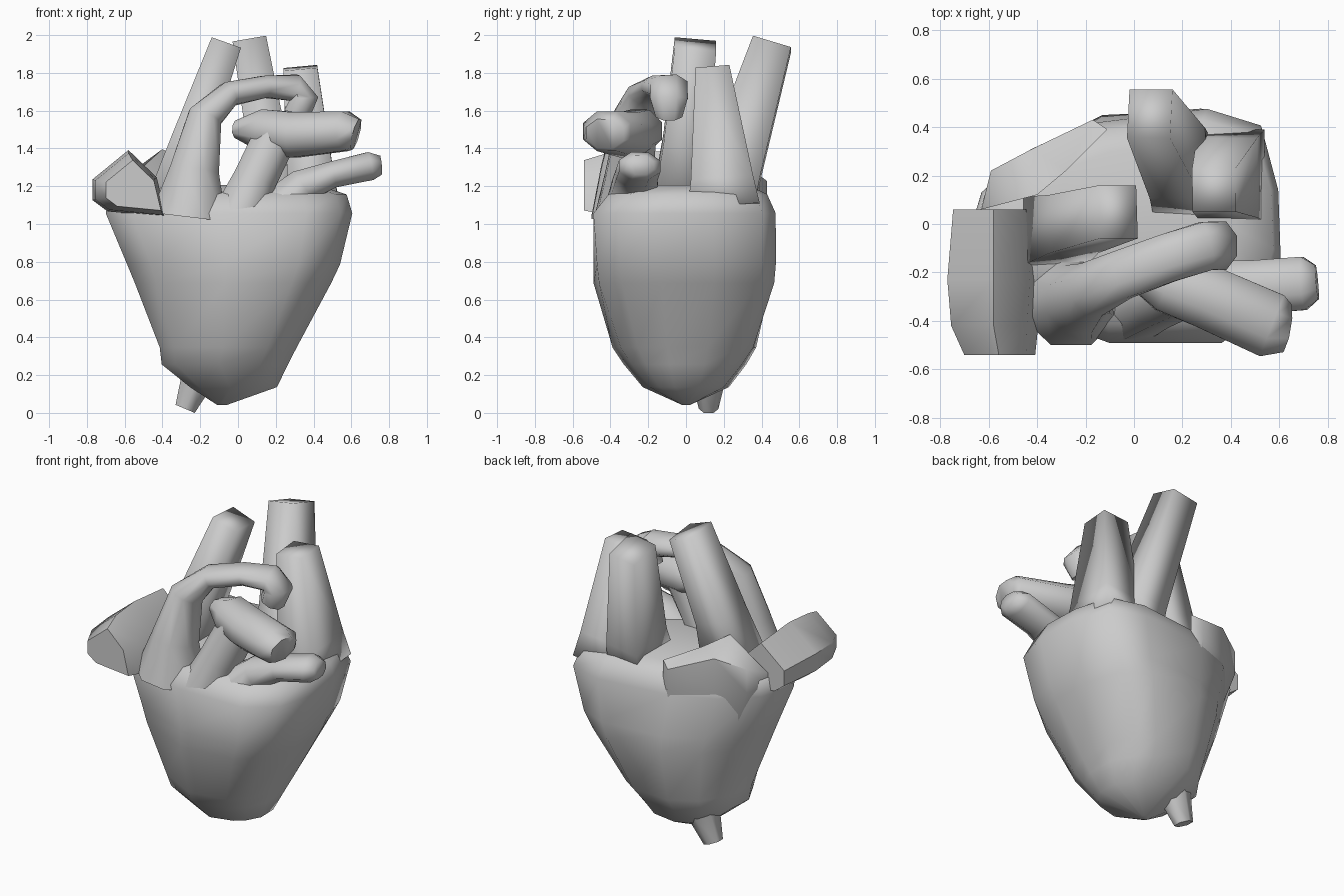
import bpy, bmesh, math
from mathutils import Vector


def finish(name, bm, angle):
    bmesh.ops.recalc_face_normals(bm, faces=bm.faces)
    me = bpy.data.meshes.new(name)
    bm.to_mesh(me)
    bm.free()
    ob = bpy.data.objects.new(name, me)
    bpy.context.collection.objects.link(ob)
    bpy.ops.object.select_all(action='DESELECT')
    ob.select_set(True)
    bpy.context.view_layer.objects.active = ob
    bpy.ops.object.shade_smooth_by_angle(angle=math.radians(angle))
    return ob


def skin(name, rings, angle=65):
    """Bridge equal-length point rings and cap both ends."""
    bm = bmesh.new()
    vs = [[bm.verts.new(p) for p in r] for r in rings]
    n = len(vs[0])
    for a, b in zip(vs, vs[1:]):
        for i in range(n):
            j = (i + 1) % n
            bm.faces.new((a[i], a[j], b[j], b[i]))
    caps = [bm.faces.new(vs[0]), bm.faces.new(vs[-1])]
    bmesh.ops.triangulate(bm, faces=caps)
    return finish(name, bm, angle)


def tube(name, path, sides=8, angle=65):
    """path items: (x, y, z, in-plane half width, y half width)"""
    pts = [Vector(p[:3]) for p in path]
    grow = 1 / math.cos(math.pi / sides)      # flats lie on the half widths
    rings = []
    for i, p in enumerate(path):
        t = (pts[min(i + 1, len(pts) - 1)] - pts[max(i - 1, 0)]).normalized()
        u = t.cross(Vector((0, 1, 0))).normalized()
        v = u.cross(t)
        rings.append([pts[i] + grow * (u * p[3] * math.cos(a) + v * p[4] * math.sin(a))
                      for a in (2 * math.pi * (k + .5) / sides for k in range(sides))])
    return skin(name, rings, angle)


# main body: squarish rim outline that turns round towards the tip
outline = [(.6, -.13), (.59, .15), (.52, .42), (.3, .49), (-.17, .43), (-.42, .32), (-.62, .14),
           (-.69, -.1), (-.55, -.32), (-.1, -.49), (.36, -.49), (.54, -.36)]
# levels: z, xmin, xmax, ymin, ymax, roundness
levels = [(.055, -.11, -.06, -.02, .02, 1), (.15, -.26, .215, -.23, .23, 1.1),
          (.27, -.41, .275, -.33, .33, .9), (.36, -.42, .32, -.39, .39, .75),
          (.70, -.55, .50, -.49, .49, .4), (.80, -.59, .545, -.49, .49, .25),
          (1.07, -.70, .605, -.49, .475, 0), (1.17, -.68, .575, -.41, .43, 0),
          (1.22, -.45, .42, -.22, .33, 0)]


def ring(z, x0, x1, y0, y1, w):
    out = []
    for x, y in outline:
        p = Vector(((x + .045) / .645, y / .49))
        p = p.lerp(p.normalized(), w)
        out.append(((x0 + x1) / 2 + p.x * (x1 - x0) / 2, (y0 + y1) / 2 + p.y * (y1 - y0) / 2, z))
    return out


skin("heart_body", [ring(*l) for l in levels])

# side lobe: six-sided profile along y, leaning in towards the arch root
lobe = [(-.77, 1.25), (-.58, 1.405), (-.43, 1.26), (-.38, 1.05), (-.69, 1.08), (-.77, 1.14)]
skin("right_lobe", [[(cx + (x + .57) * s, y, 1.19 + (z - 1.19) * s) for x, z in lobe]
                    for y, s, cx in ((-.54, .75, -.55), (-.42, .92, -.57), (-.23, 1, -.57),
                                     (.06, .88, -.57))], 50)

# rear lobe: wedge rising out of the body to a peak
rim = [(-.63, .06, 1.2), (-.59, .22, 1.27), (-.42, .31, 1.33), (-.17, .43, 1.24),
       (-.11, .39, 1.27), (-.28, .22, 1.34), (-.40, .12, 1.41)]
skin("rear_lobe", [[(x * .78, y * .85, .75) for x, y, z in rim],
                   [(x, y, 1.12) for x, y, z in rim], rim], 60)

# upright vessels, four-sided
tube("upper_vein", [(-.36, -.04, 1.05, .15, .15), (-.25, 0, 1.45, .105, .12),
                    (-.065, .05, 1.965, .082, .11)], 4, 100)
tube("descending_vessel", [(.40, .20, 1.1, .14, .19), (.385, .19, 1.25, .125, .165),
                           (.33, .14, 1.84, .09, .09)], 4, 100)
tube("rear_vessel", [(.20, .18, 1.1, .11, .18), (.18, .25, 1.30, .11, .15),
                     (.065, .455, 1.965, .09, .105)], 4, 100)

# front vessels
tube("aorta_arch", [(-.26, -.31, 1.05, .20, .19), (-.23, -.31, 1.30, .13, .14),
                    (-.175, -.27, 1.58, .09, .11), (-.05, -.21, 1.70, .065, .10),
                    (.14, -.14, 1.74, .058, .10), (.30, -.09, 1.735, .07, .10),
                    (.35, -.09, 1.68, .075, .10), (.31, -.09, 1.59, .07, .07)])
tube("pulmonary_trunk", [(.0, -.32, 1.04, .14, .16), (.09, -.30, 1.25, .115, .13),
                         (.20, -.27, 1.48, .115, .11)])
tube("pulmonary_branch", [(-.01, -.19, 1.515, .045, .06), (.13, -.24, 1.51, .11, .12),
                          (.30, -.30, 1.485, .12, .13), (.57, -.42, 1.505, .105, .135),
                          (.625, -.43, 1.49, .08, .10)])
tube("small_vein", [(.20, -.28, 1.06, .14, .15), (.34, -.27, 1.215, .09, .12),
                    (.50, -.26, 1.275, .07, .11), (.70, -.245, 1.32, .075, .11),
                    (.755, -.24, 1.325, .05, .07)])

# lower vein stub
tube("lower_vein", [(-.17, .12, .36, .12, .12), (-.21, .12, .2, .09, .08),
                    (-.28, .12, .035, .055, .045)], 6)

# fit exactly on the ground
obs = list(bpy.context.collection.objects)
low = min(v.co.z for o in obs for v in o.data.vertices)
for o in obs:
    for v in o.data.vertices:
        v.co.z -= low
